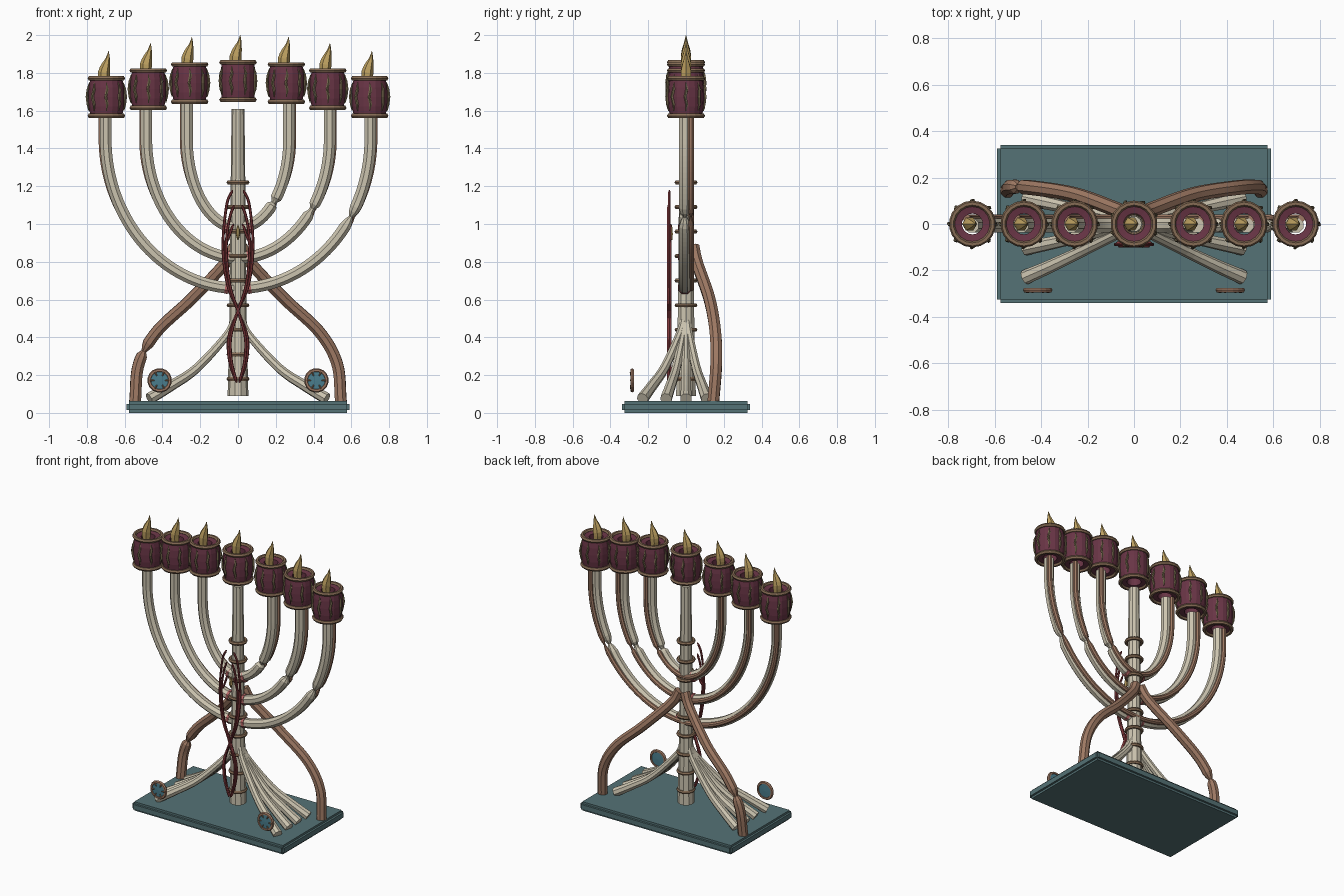
import bpy, bmesh, math
from mathutils import Vector
from math import sin, cos, pi, exp

if "Cube" in bpy.data.objects:
    bpy.data.objects.remove(bpy.data.objects["Cube"])


def material(name, rgb):
    m = bpy.data.materials.new(name)
    m.diffuse_color = (*rgb, 1)
    m.use_nodes = True
    m.node_tree.nodes["Principled BSDF"].inputs["Base Color"].default_value = m.diffuse_color
    return m


IVORY = material("ivory", (0.60, 0.55, 0.43))
BROWN = material("copper_brown", (0.34, 0.19, 0.125))
BRONZE = material("dark_bronze", (0.24, 0.15, 0.09))
MAROON = material("maroon", (0.14, 0.035, 0.06))
RED = material("vine_red", (0.22, 0.04, 0.045))
GOLD = material("flame_gold", (0.52, 0.36, 0.12))
TEAL = material("slate_teal", (0.09, 0.17, 0.18))
OLIVE = material("olive_bronze", (0.19, 0.15, 0.08))
PINK = material("rose", (0.45, 0.13, 0.13))
GEM = material("gem_blue", (0.07, 0.21, 0.27))


def finish(name, bm, mat):
    bmesh.ops.recalc_face_normals(bm, faces=bm.faces)
    me = bpy.data.meshes.new(name)
    bm.to_mesh(me)
    bm.free()
    me.materials.append(mat)
    ob = bpy.data.objects.new(name, me)
    bpy.context.collection.objects.link(ob)
    return ob


def skin(bm, rings, loop=False, caps=True):
    n = len(rings[0])
    for a, b in zip(rings, rings[1:] + (rings[:1] if loop else [])):
        for i in range(n):
            j = (i + 1) % n
            bm.faces.new((a[i], a[j], b[j], b[i]))
    if caps and not loop:
        bm.faces.new(rings[0])
        bm.faces.new(rings[-1])


def tube(name, pts, radii, mat, sides=8):
    """Sweep a regular polygon with changing radius along a path."""
    pts = [Vector(p) for p in pts]
    bm, rings, u = bmesh.new(), [], None
    for k, p in enumerate(pts):
        t = (pts[min(k + 1, len(pts) - 1)] - pts[max(k - 1, 0)]).normalized()
        u = u or (Vector((0, 1, 0)) if abs(t.y) < 0.9 else Vector((1, 0, 0)))
        u = (u - t * u.dot(t)).normalized()
        v = t.cross(u)
        rings.append([bm.verts.new(p + max(radii[k], 0.0005) * (
            u * cos(2 * pi * (i + .5) / sides) + v * sin(2 * pi * (i + .5) / sides)))
            for i in range(sides)])
    skin(bm, rings)
    return finish(name, bm, mat)


def lathe(name, prof, mat, at, sides=16, loop=True, axis='Z'):
    """Turn a closed (r, z) profile about an axis."""
    bm, rings = bmesh.new(), []
    for i in range(sides):
        a = 2 * pi * (i + .5) / sides
        rings.append([bm.verts.new(Vector(at) + Vector(
            (r * cos(a), r * sin(a), z) if axis == 'Z' else (r * cos(a), z, r * sin(a))))
            for r, z in prof])
    skin(bm, rings, loop=True)
    return finish(name, bm, mat)


def torus(name, R, r, mat, at, sides=16, axis='Z'):
    prof = [(R + r * cos(i * pi / 3), r * sin(i * pi / 3)) for i in range(6)]
    return lathe(name, prof, mat, at, sides, axis=axis)


def spline(ctrl, steps=8):
    """Smooth path through a few control points (Catmull-Rom)."""
    c = [Vector(p) for p in ctrl]
    c = [2 * c[0] - c[1]] + c + [2 * c[-1] - c[-2]]
    out = []
    for a, b, d, e in zip(c, c[1:], c[2:], c[3:]):
        for s in range(steps):
            t = s / steps
            out.append(.5 * (2 * b + (d - a) * t + (2 * a - 5 * b + 4 * d - e) * t * t
                             + (3 * b - a - 3 * d + e) * t ** 3))
    return out + [c[-2]]


def lerp(a, b, n):
    return [a + (b - a) * i / (n - 1) for i in range(n)]


# base plate
bm = bmesh.new()
bmesh.ops.create_cube(bm, size=1)
for v in bm.verts:
    v.co = Vector((v.co.x * 1.18, v.co.y * 0.68, v.co.z * 0.062 + 0.031))
bmesh.ops.bevel(bm, geom=bm.edges[:], offset=0.014, segments=2, affect='EDGES')
finish("base_plate", bm, TEAL)

# central stem with evenly spaced rings
tube("stem", [(0, 0, z) for z in (0.09, 0.3, 0.6, 1.2, 1.61)],
     [0.055, 0.05, 0.044, 0.039, 0.034], IVORY, 10)
for k in range(9):
    torus("stem_ring", 0.05, 0.012, BRONZE, (0, 0, 0.18 + 0.13 * k))

# candle cups: x, rim height
cups = [(0, 1.868), (0.256, 1.857), (0.475, 1.825), (0.697, 1.783)]


def cup(x, top):
    lathe("cup_body", [(0.045, -0.208), (0.086, -0.208), (0.094, -0.16), (0.096, -0.11),
                       (0.094, -0.06), (0.086, -0.012), (0.045, -0.02)],
          MAROON, (x, 0, top), 18)
    torus("cup_top_rim", 0.088, 0.013, BRONZE, (x, 0, top - 0.012), 18)
    torus("cup_bottom_rim", 0.088, 0.013, BRONZE, (x, 0, top - 0.21), 18)
    for k in range(8):  # raised leaf strips
        a = pi * k / 4 + (pi / 8 if x == 0 else 0)
        strip = [(0.092, -.185, 0), (0.097, -.15, .05), (0.102, -.11, -.03),
                 (0.097, -.07, .05), (0.090, -.035, 0)]
        tube("cup_strip", [(x + r * cos(a + d), r * sin(a + d), top + z) for r, z, d in strip],
             [0.002, 0.008, 0.008, 0.008, 0.002], OLIVE, 5)
    flame = spline([(0, 0, -.10), (-.012, 0, -.03), (-.012, 0, .02),
                    (-.002, 0, .06), (.008, 0, .095), (.012, 0, .133)], 2)
    tube("flame", [p + Vector((x, 0, top)) for p in flame],
         [.012, .02, .028, .031, .032, .028, .023, .017, .011, .006, 0], GOLD, 6)


for x, top in cups:
    for s in ((1, -1) if x else (1,)):
        cup(s * x, top)

# curved arms: half width, bottom height, top height, kink angle (right side only)
for a, zb, zt, tk in ((0.70, 0.66, 1.57, 1.02), (0.485, 0.82, 1.61, 0.934),
                      (0.27, 0.98, 1.64, 0.78)):
    N = 44
    ts = lerp(0, pi / 2, N)
    for s in (1, -1):
        for name, mat, r, off, y in (("arm", IVORY, 0.033, 0, -0.006),
                                     ("arm_back_rod", BROWN, 0.017, 0.022, 0.026)):
            pts = [(s * (a + off * sin(t)) * sin(t), y, 1.45 - (1.45 - zb) * cos(t))
                   for t in ts]
            rad = [r * (1 - (0.65 * exp(-((t - tk) / .035) ** 2) if s > 0 else 0)) for t in ts]
            tube(name, pts + [(s * (a + off), y, zt)], rad + [r], mat)
        # rose collar where the arm leaves the stem
        tube("arm_collar", [(s * 0.05, -0.006, zb + 0.003), (s * 0.068, -0.006, zb + 0.006)],
             [0.038, 0.036], PINK)

for s in (1, -1):
    # rear brace legs
    path = spline([(s * .02, .04, .88), (s * .07, .06, .79), (s * .25, .125, .60),
                   (s * .43, .155, .43), (s * .525, .16, .26), (s * .545, .145, .06)], 8)
    rad = [0.033 * (1 - (0.6 * exp(-((p.z - .33) / .018) ** 2) if s < 0 else 0)) for p in path]
    tube("rear_leg", path, rad, BROWN)

    # fan of splayed roots
    for ye in (-.23, -.105, 0, .11):
        path = spline([(s * .02, ye * .05, .50), (s * .06, ye * .16, .41),
                       (s * .22, ye * .50, .235), (s * .36, ye * .79, .14),
                       (s * .47, ye, .075)], 5)
        tube("root_leg", path, lerp(.018, .032, len(path)), IVORY)

    # front medallions
    c = Vector((s * .415, -.285, .172))
    torus("medallion_ring", 0.054, 0.011, BROWN, c, 16, 'Y')
    lathe("medallion_disc", [(0.001, -.008), (.048, -.006), (.048, .006), (0.001, .008)],
          GEM, c, 16, axis='Y')
    for k in range(6):
        d = Vector((cos(k * pi / 3), 0, sin(k * pi / 3)))
        tube("medallion_spoke", [c + d * .028 + Vector((0, -.007, 0)),
                                 c + d * .05 + Vector((0, -.007, 0))], [.003, .006], BRONZE, 5)

    # twisted vine on the front
    for w, y, top in ((.08, -.088, 1.18), (.062, -.094, 1.10), (.07, -.082, 1.0)):
        path = spline([(s * w * .35, y, top), (s * w * .75, y, top - .08), (s * w, y, .88),
                       (s * w * .7, y, .68), (0, y, .54), (-s * w * .62, y, .40),
                       (-s * w * .55, y, .27), (-s * w * .1, y, .16)], 5)
        tube("front_vine", path, [.003] + [.0075] * (len(path) - 2) + [.003], RED, 6)

# small gold drop on the front of the stem
tube("gold_drop", [(0, -.075, .915), (0, -.08, .945), (0, -.08, .97), (0, -.075, 1.0)],
     [.003, .012, .010, 0], GOLD, 6)
